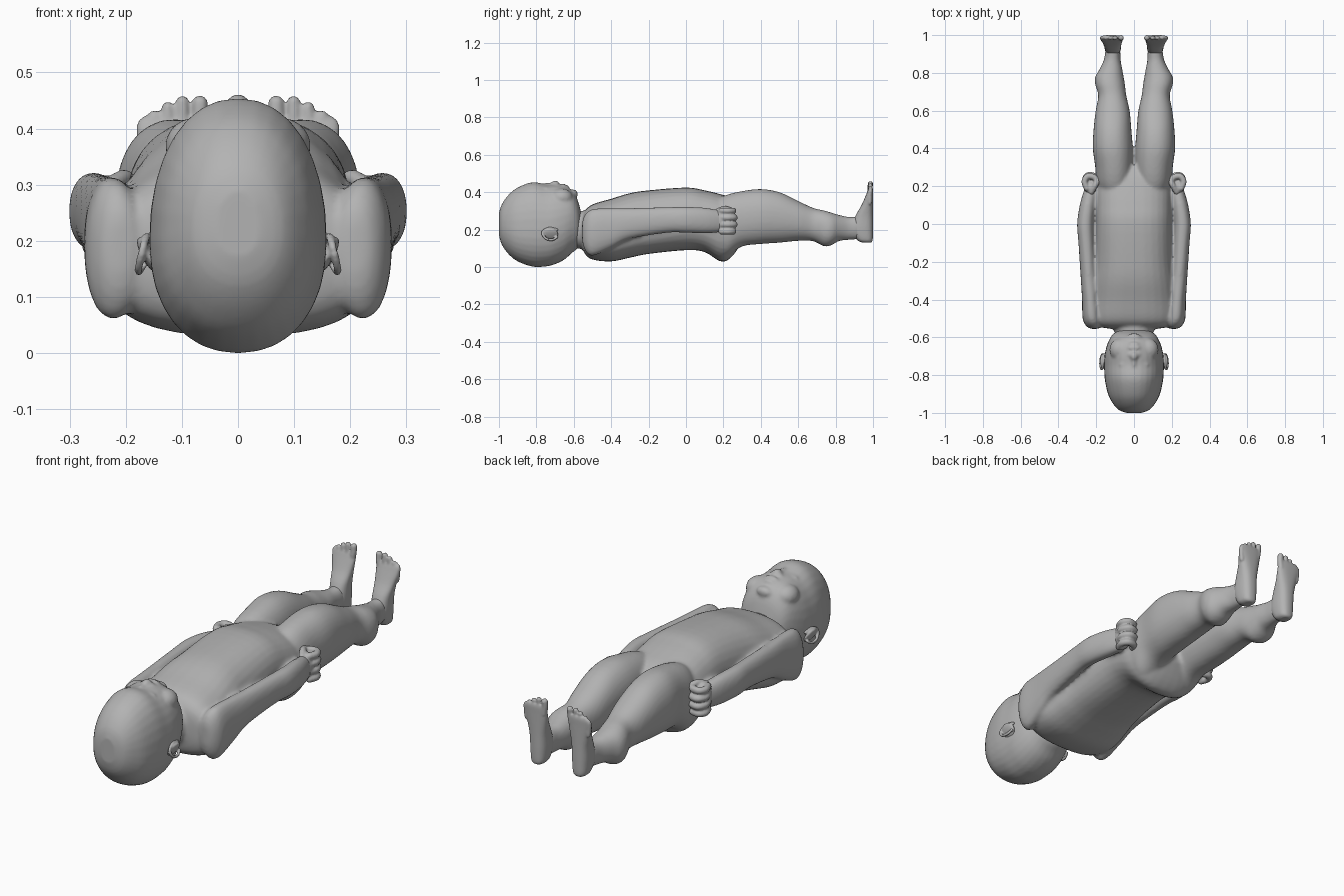
import bpy, bmesh, math
from mathutils import Vector, Matrix

skin = bpy.data.materials.new("plain grey")
skin.diffuse_color = (0.45, 0.45, 0.45, 1)


def spline(rows, steps=4):
    """Catmull-Rom through rows of numbers."""
    out, n = [], len(rows)
    for i in range(n - 1):
        a, b, c, d = rows[max(i - 1, 0)], rows[i], rows[i + 1], rows[min(i + 2, n - 1)]
        for k in range(steps):
            t = k / steps
            out.append([0.5 * (2 * q + (r - p) * t + (2 * p - 5 * q + 4 * r - s) * t * t
                               + (3 * q - p - 3 * r + s) * t ** 3)
                        for p, q, r, s in zip(a, b, c, d)])
    return out + [list(rows[-1])]


def skin_rings(bm, rings):
    loops = [[bm.verts.new(p) for p in ring] for ring in rings]
    faces = [bm.faces.new(loops[0]), bm.faces.new(loops[-1])]
    n = len(loops[0])
    for a, b in zip(loops, loops[1:]):
        for i in range(n):
            j = (i + 1) % n
            faces.append(bm.faces.new((a[i], a[j], b[j], b[i])))
    bmesh.ops.recalc_face_normals(bm, faces=faces)


def loft(bm, rows, side=1, axis="y", e=2.2, n=32):
    """Rows: station, centre x, half width, low, high, widest level."""
    rings = []
    for st, xc, hw, lo, hi, mid in spline(rows):
        ring = []
        for i in range(n):
            a = 2 * math.pi * i / n
            c, s = math.cos(a), math.sin(a)
            c = math.copysign(abs(c) ** (2 / e), c)
            s = math.copysign(abs(s) ** (2 / e), s)
            v = mid + s * ((hi - mid) if s > 0 else (mid - lo))
            x = side * (xc + hw * c)
            ring.append((x, st, v) if axis == "y" else (x, v, st))
        rings.append(ring)
    skin_rings(bm, rings)


def mid_rows(rows):
    return [r + ((r[3] + r[4]) / 2,) for r in rows]


def tube(bm, pts, r, side=1, n=12):
    """Round finger with domed ends along a smooth path."""
    path = [Vector((side * p[0], p[1], p[2])) for p in spline(pts, 5)]
    rings = []
    for i, p in enumerate(path):
        t = (path[min(i + 1, len(path) - 1)] - path[max(i - 1, 0)]).normalized()
        q = t.to_track_quat("Z", "Y")
        rings.append([p + q @ Vector((r * math.cos(k * 2 * math.pi / n),
                                      r * math.sin(k * 2 * math.pi / n), 0)) for k in range(n)])
    skin_rings(bm, rings)
    for p in (path[0], path[-1]):
        ball(bm, p, (r, r, r))


def ball(bm, loc, size, rot=None):
    m = Matrix.Translation(loc) @ (rot or Matrix()) @ Matrix.Diagonal((*size, 1))
    bmesh.ops.create_uvsphere(bm, u_segments=20, v_segments=12, radius=1, matrix=m)


def finish(bm, name, voxel, smooth):
    """Fuse the overlapping volumes into one soft skin."""
    me = bpy.data.meshes.new(name)
    bm.to_mesh(me)
    bm.free()
    me.materials.append(skin)
    ob = bpy.data.objects.new(name, me)
    bpy.context.collection.objects.link(ob)
    me.polygons.foreach_set("use_smooth", [True] * len(me.polygons))
    rm = ob.modifiers.new("fuse", "REMESH")
    rm.mode, rm.voxel_size, rm.use_smooth_shade = "VOXEL", voxel, True
    sm = ob.modifiers.new("soften", "SMOOTH")
    sm.factor, sm.iterations = 0.5, smooth


# Head with facial features
bm = bmesh.new()
loft(bm, [(-1.0, 0, .04, .17, .29, .22), (-.985, 0, .08, .12, .335, .22),
          (-.95, 0, .112, .07, .385, .21), (-.9, 0, .138, .03, .425, .2),
          (-.82, 0, .155, .002, .454, .2), (-.75, 0, .158, .003, .442, .2),
          (-.70, 0, .156, .015, .442, .21), (-.65, 0, .146, .04, .434, .23),
          (-.61, 0, .13, .075, .408, .25), (-.58, 0, .108, .10, .36, .24),
          (-.56, 0, .07, .14, .29, .22)])
ball(bm, (0, -.70, .443), (.02, .024, .02))            # nose
ball(bm, (0, -.735, .436), (.013, .04, .014))          # nose bridge
ball(bm, (0, -.655, .434), (.035, .011, .014))         # upper lip
ball(bm, (0, -.635, .424), (.03, .011, .014))          # lower lip
ball(bm, (0, -.603, .39), (.04, .025, .025))           # chin
for s in (-1, 1):
    ball(bm, (s * .02, -.692, .436), (.012, .014, .013))   # nostril wing
    ball(bm, (s * .05, -.745, .418), (.028, .014, .014))   # closed eyelid
    ball(bm, (s * .075, -.665, .37), (.055, .06, .05))     # cheek
finish(bm, "head", .008, 4)

# Torso, neck, arms and legs
bm = bmesh.new()
loft(bm, mid_rows([(-.66, 0, .09, .10, .29), (-.58, 0, .10, .10, .30),
                   (-.54, 0, .115, .09, .30), (-.48, 0, .12, .08, .30)]))
loft(bm, [(-.555, 0, .12, .12, .26, .18), (-.54, 0, .20, .07, .30, .17),
          (-.5, 0, .235, .04, .335, .15), (-.4, 0, .235, .03, .365, .14),
          (-.3, 0, .222, .05, .395, .17), (-.2, 0, .208, .07, .41, .2),
          (0, 0, .2, .09, .425, .25), (.1, 0, .2, .08, .41, .24),
          (.19, 0, .2, .028, .388, .22), (.25, 0, .185, .06, .37, .22),
          (.31, 0, .12, .15, .34, .24)], e=2.5)
arm = mid_rows([(-.555, .21, .02, .14, .24), (-.54, .213, .04, .09, .28),
                (-.5, .222, .05, .06, .31), (-.4, .23, .045, .10, .315),
                (-.3, .238, .043, .15, .315), (-.1, .252, .042, .183, .32),
                (0, .257, .044, .183, .322), (.1, .245, .042, .18, .317),
                (.17, .232, .035, .185, .305), (.22, .226, .02, .2, .29)])
leg = mid_rows([(.16, .10, .08, .07, .36), (.22, .103, .098, .06, .387),
                (.3, .105, .1, .11, .406), (.4, .112, .106, .123, .417),
                (.5, .114, .1, .13, .40), (.6, .113, .09, .14, .353),
                (.68, .115, .074, .138, .316), (.74, .127, .079, .11, .302),
                (.78, .13, .075, .118, .29), (.82, .122, .06, .14, .278),
                (.87, .115, .044, .145, .268), (.92, .112, .039, .15, .27),
                (.96, .112, .03, .17, .26)])
for s in (-1, 1):
    loft(bm, arm, s)
    loft(bm, leg, s)
finish(bm, "body_arms_and_legs", .009, 5)

for s, label in ((-1, "left"), (1, "right")):
    # Hand: palm, four curled fingers and a thumb
    bm = bmesh.new()
    ball(bm, (s * .23, .19, .25), (.036, .05, .066))
    for i in range(4):
        z = .19 + i * .037
        tip = .252 if i in (0, 3) else .258
        tube(bm, [(.25, .19, z), (.262, .225, z), (.245, tip, z),
                  (.21, tip - .005, z), (.195, .225, z)], .0165, s)
    tube(bm, [(.225, .17, .30), (.205, .205, .312), (.19, .235, .305)], .015, s)
    finish(bm, label + "_hand", .005, 3)

    # Foot: heel to ball, then five toes
    bm = bmesh.new()
    loft(bm, mid_rows([(.13, .112, .018, .945, .99), (.145, .112, .035, .915, .998),
                       (.2, .112, .043, .888, 1.0), (.27, .113, .045, .905, 1.0),
                       (.33, .115, .052, .938, 1.0), (.38, .118, .06, .96, 1.0),
                       (.41, .12, .06, .972, 1.0), (.425, .118, .045, .98, .998)]),
         s, "z", 2.5)
    for x, z, r in ((.068, .445, .0145), (.099, .447, .012), (.125, .437, .0115),
                    (.149, .422, .011), (.17, .403, .0105)):
        tube(bm, [(x * .9 + .012, .983, z - .06), (x, .984, z - .025), (x, .986, z)], r, s)
    finish(bm, label + "_foot", .005, 3)

    # Ear: tilted shell with a rim and lobe
    bm = bmesh.new()
    rot = Matrix.Rotation(s * .5, 4, "Y")
    ball(bm, (s * .16, -.725, .175), (.012, .042, .036), rot)
    tube(bm, [(.158, -.69, .20), (.163, -.735, .207), (.17, -.768, .185),
              (.177, -.75, .153), (.176, -.715, .146), (.168, -.69, .16)], .007, s)
    finish(bm, label + "_ear", .004, 2)
